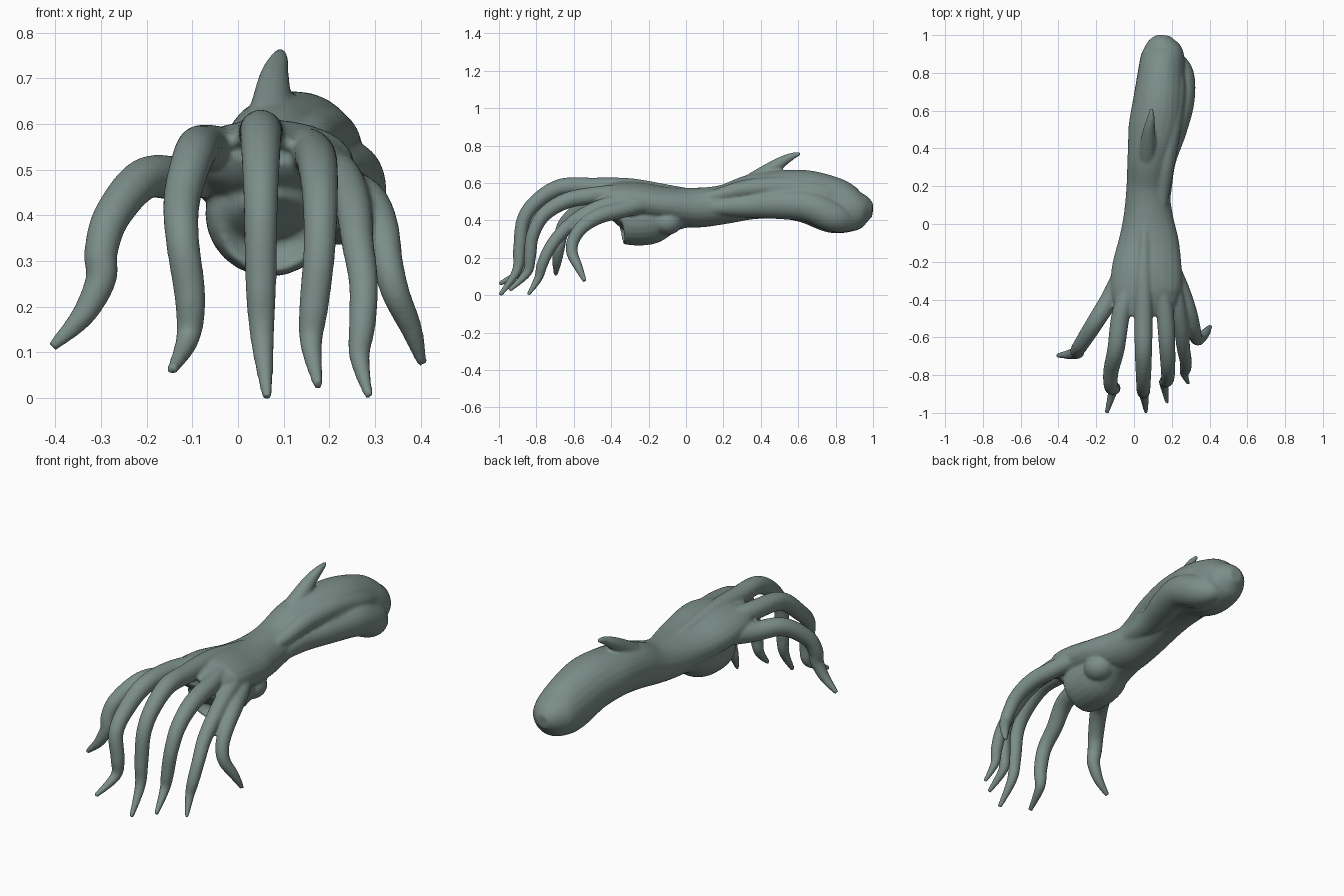
import bpy
import bmesh
import math
from mathutils import Vector, Matrix

cube = bpy.data.objects.get("Cube")
if cube:
    bpy.data.objects.remove(cube, do_unlink=True)

SIDES = 24
STEPS = 6
bm = bmesh.new()


def spline(keys):
    """Catmull-Rom interpolation through keys of (x, y, z, half width, half height)."""
    keys = [Vector(k) for k in keys]
    padded = [keys[0]] + keys + [keys[-1]]
    result = []
    for a, b, c, d in zip(padded, padded[1:], padded[2:], padded[3:]):
        for step in range(STEPS):
            t = step / STEPS
            result.append((b * 2 + (c - a) * t + (a * 2 - b * 5 + c * 4 - d) * (t * t)
                           + (b * 3 - a - c * 3 + d) * (t ** 3)) * 0.5)
    result.append(keys[-1])
    return result


def loft(keys):
    """Closed tube of elliptical rings along a smooth path."""
    samples = spline(keys)
    centres = [Vector(s[:3]) for s in samples]
    rings = []
    for i, sample in enumerate(samples):
        tangent = (centres[min(i + 1, len(centres) - 1)] - centres[max(i - 1, 0)]).normalized()
        side = Vector((1, 0, 0))
        side = (side - tangent * side.dot(tangent)).normalized()
        other = tangent.cross(side)
        ring = []
        for k in range(SIDES):
            angle = math.tau * k / SIDES
            offset = side * (math.cos(angle) * sample[3]) + other * (math.sin(angle) * sample[4])
            ring.append(bm.verts.new(centres[i] + offset))
        rings.append(ring)
    for low, high in zip(rings, rings[1:]):
        for k in range(SIDES):
            n = (k + 1) % SIDES
            bm.faces.new((low[k], low[n], high[n], high[k]))
    bm.faces.new(rings[0][::-1])
    bm.faces.new(rings[-1])


def tube(points, radii):
    loft([(*p, r, r) for p, r in zip(points, radii)])


def body(sections):
    """Loft along y from sections of y, the x range and the z range."""
    loft([((x0 + x1) / 2, y, (z0 + z1) / 2, (x1 - x0) / 2, (z1 - z0) / 2)
          for y, x0, x1, z0, z1 in sections])


def lump(centre, size):
    matrix = Matrix.Translation(centre) @ Matrix.Diagonal((*size, 1))
    bmesh.ops.create_icosphere(bm, subdivisions=4, radius=1, matrix=matrix)


# Forearm, wrist and back of the hand
body([
    (.998, .12, .19, .42, .49), (.96, .07, .235, .38, .535),
    (.9, .04, .265, .34, .575), (.8, .02, .27, .33, .625),
    (.65, -.005, .27, .385, .668), (.5, -.03, .25, .41, .668),
    (.35, -.035, .2, .405, .645), (.2, -.04, .188, .38, .59),
    (.05, -.055, .205, .362, .575), (-.1, -.085, .24, .38, .58),
    (-.25, -.12, .255, .4, .605), (-.36, -.12, .25, .43, .61),
    (-.43, -.08, .225, .47, .595), (-.47, -.02, .17, .51, .575),
])

# Forearm muscles on the outer side
tube([(.14, -.02, .45), (.15, .15, .47), (.155, .33, .48), (.2, .5, .487), (.235, .65, .478),
      (.235, .78, .425), (.21, .86, .4), (.19, .91, .4)],
     [.025, .045, .066, .08, .085, .085, .065, .035])
tube([(.14, -.02, .51), (.15, .15, .53), (.168, .33, .57), (.2, .55, .578),
      (.215, .75, .535), (.18, .92, .46)],
     [.015, .035, .05, .055, .055, .035])

# Heel of the palm, running back into the wrist, with a small pad on the outer side
body([
    (-.372, .01, .14, .33, .45), (-.355, -.04, .185, .285, .52),
    (-.3, -.068, .207, .268, .54), (-.2, -.07, .21, .27, .54),
    (-.12, -.055, .2, .305, .53), (-.04, -.045, .17, .35, .5),
    (.1, -.02, .13, .38, .48),
])
lump((.15, -.1, .39), (.075, .08, .067))

# Backward-leaning spur rising out of the forearm
tube([(.07, .22, .54), (.07, .35, .602), (.074, .42, .65), (.08, .5, .705),
      (.09, .56, .74), (.093, .612, .758)],
     [.03, .048, .043, .032, .021, .009])

# Six fingers with tendons fanning from the wrist, each with a thickness factor
FINGER_RADII = [.012, .03, .046, .049, .046, .041, .037, .034, .026, .012]
fingers = [
    (1, [(-.05, -.22, .495), (-.12, -.38, .48), (-.205, -.52, .48), (-.275, -.63, .4),
         (-.3, -.67, .32), (-.3, -.68, .26), (-.34, -.69, .18), (-.407, -.696, .112)]),
    (1, [(-.02, -.3, .54), (-.07, -.48, .55), (-.095, -.66, .535), (-.122, -.78, .44),
         (-.122, -.86, .35), (-.105, -.87, .22), (-.11, -.88, .13), (-.145, -1, .06)]),
    (1, [(.05, -.3, .58), (.05, -.5, .58), (.05, -.67, .577), (.05, -.8, .5),
         (.05, -.87, .4), (.05, -.89, .25), (.053, -.905, .13), (.064, -.995, 0)]),
    (.95, [(.14, -.3, .55), (.165, -.48, .535), (.175, -.64, .505), (.18, -.76, .43),
           (.178, -.82, .32), (.166, -.835, .2), (.16, -.85, .12), (.176, -.945, .026)]),
    (.87, [(.2, -.28, .51), (.23, -.43, .48), (.252, -.56, .42), (.262, -.66, .34),
           (.275, -.73, .25), (.272, -.77, .16), (.266, -.79, .09), (.287, -.845, .002)]),
    (.92, [(.2, -.22, .485), (.25, -.35, .455), (.29, -.46, .425), (.315, -.55, .37),
           (.327, -.6, .3), (.345, -.61, .23), (.38, -.575, .15), (.404, -.54, .073)]),
]
for thickness, path in fingers:
    x, y, z = path[0]
    wrist = (.07 + (x - .07) * .5, .1, (z + .55) / 2 - .02)
    middle = ((x + wrist[0]) / 2, (y + wrist[1]) / 2, (z + wrist[2]) / 2)
    tube([wrist, middle] + path, [r * thickness for r in FINGER_RADII])

# Webs between neighbouring finger roots
for (_, first), (_, second) in zip(fingers, fingers[1:]):
    root = (Vector(first[0]) + Vector(second[0])) / 2
    edge = (Vector(first[1]) + Vector(second[1])) / 2
    tube([root, root.lerp(edge, .6), edge], [.04, .032, .012])

bmesh.ops.recalc_face_normals(bm, faces=bm.faces)
mesh = bpy.data.meshes.new("clawed_arm")
bm.to_mesh(mesh)
bm.free()

# Grey-green skin
skin = bpy.data.materials.new("grey_green_skin")
skin.use_nodes = True
colour = (.2, .27, .25, 1)
skin.diffuse_color = colour
for node in skin.node_tree.nodes:
    if node.type == 'BSDF_PRINCIPLED':
        node.inputs["Base Color"].default_value = colour
mesh.materials.append(skin)

# Fuse all the parts into one smooth skin
arm = bpy.data.objects.new("clawed_arm", mesh)
bpy.context.collection.objects.link(arm)
fuse = arm.modifiers.new("fuse", 'REMESH')
fuse.mode = 'VOXEL'
fuse.voxel_size = .007
fuse.use_smooth_shade = True
soften = arm.modifiers.new("soften", 'SMOOTH')
soften.factor = .5
soften.iterations = 9
